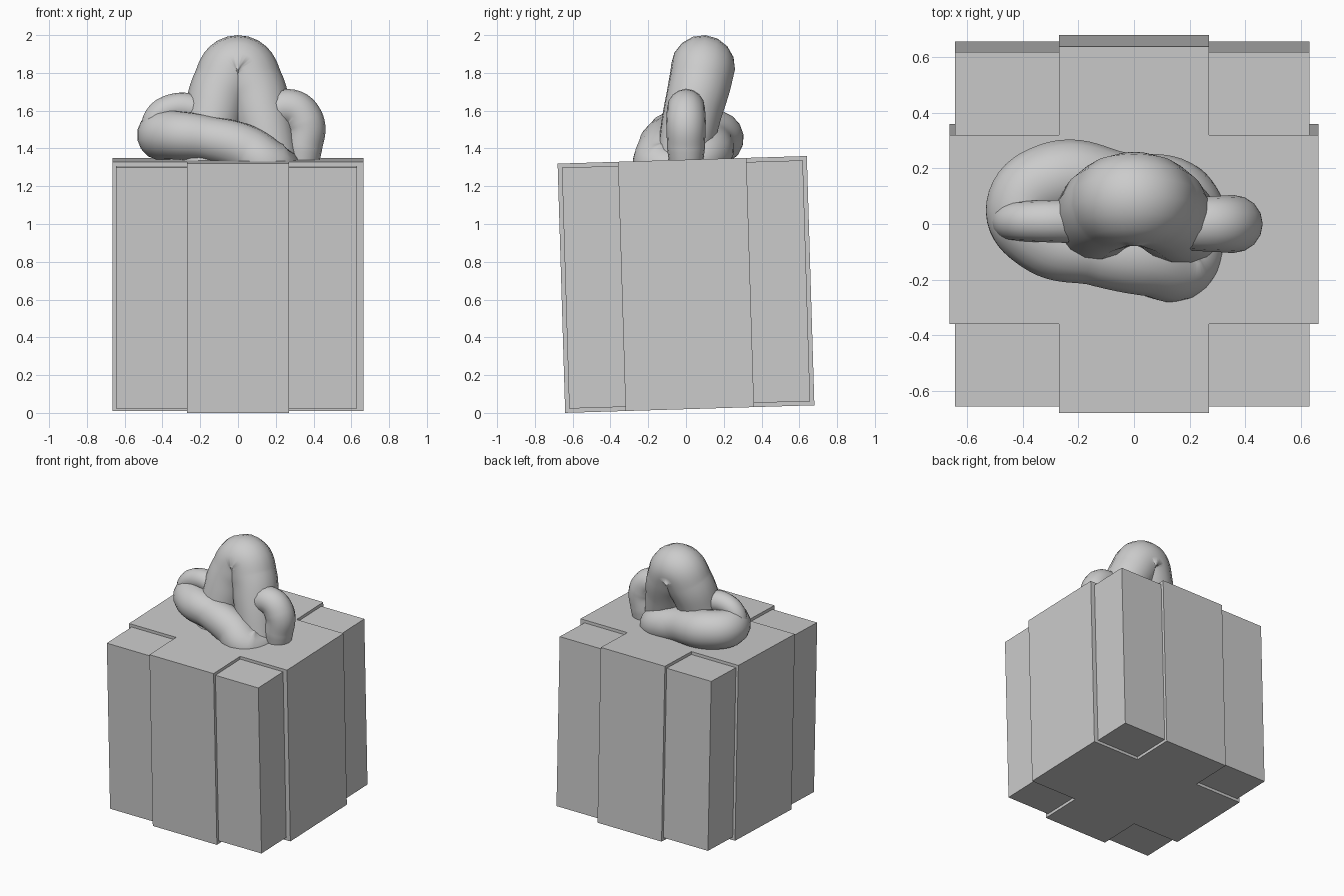
import bpy, bmesh, math
from mathutils import Matrix

cube = bpy.data.objects.get("Cube")
if cube:
    bpy.data.objects.remove(cube, do_unlink=True)

GREY = (0.6, 0.6, 0.6, 1)
grey = bpy.data.materials.new("light grey")
grey.use_nodes = True
grey.diffuse_color = GREY
grey.node_tree.nodes["Principled BSDF"].inputs["Base Color"].default_value = GREY

TILT = math.radians(1.74)
CENTRE = (0, 0, 0.68)


def prism(name, outline, height, x=0):
    """Extrude a plan outline and lean it with the rest of the parcel."""
    bm = bmesh.new()
    face = bm.faces.new([bm.verts.new((px, py, -height / 2)) for px, py in outline])
    top = bmesh.ops.extrude_face_region(bm, geom=[face])["geom"]
    bmesh.ops.translate(bm, vec=(0, 0, height),
                        verts=[v for v in top if isinstance(v, bmesh.types.BMVert)])
    bmesh.ops.recalc_face_normals(bm, faces=bm.faces)
    bm.transform(Matrix.Translation(CENTRE) @ Matrix.Rotation(TILT, 4, "X")
                 @ Matrix.Translation((x, 0, 0)))
    mesh = bpy.data.meshes.new(name)
    bm.to_mesh(mesh)
    bm.free()
    mesh.materials.append(grey)
    obj = bpy.data.objects.new(name, mesh)
    bpy.context.collection.objects.link(obj)
    return obj


def loop(name, points, closed=False):
    """Smooth round tube through (x, y, z, radius) points."""
    curve = bpy.data.curves.new(name, "CURVE")
    curve.dimensions = "3D"
    curve.bevel_depth = 1
    curve.bevel_resolution = 6
    curve.use_fill_caps = True
    curve.resolution_u = 10
    spline = curve.splines.new("BEZIER")
    spline.bezier_points.add(len(points) - 1)
    spline.use_cyclic_u = closed
    for bp, (x, y, z, r) in zip(spline.bezier_points, points):
        bp.co = (x, y, z)
        bp.radius = r
        bp.handle_left_type = bp.handle_right_type = "AUTO"
    curve.materials.append(grey)
    obj = bpy.data.objects.new(name, curve)
    bpy.context.collection.objects.link(obj)
    bpy.ops.object.select_all(action="DESELECT")
    obj.select_set(True)
    bpy.context.view_layer.objects.active = obj
    bpy.ops.object.convert(target="MESH")
    bpy.ops.object.shade_smooth()
    return bpy.context.object


# Parcel
h = 0.638
prism("box", [(-h, -h), (h, -h), (h, h), (-h, h)], 2 * h, x=-0.007)

# Two crossing wrap bands form a plus in plan
a, b, w, d = 0.27, 0.34, 0.665, 0.66
quarter = [(w, b), (a, b), (a, d)]
cross = []
for sx, sy in ((1, 1), (-1, 1), (-1, -1), (1, -1)):
    corner = [(sx * px, sy * py) for px, py in quarter]
    cross += corner if sx * sy > 0 else corner[::-1]
prism("ribbon_bands", cross, 2 * d)

# Bow
loop("bow_tall_loop", [
    (-0.17, -0.02, 1.30, 0.14), (-0.13, 0.03, 1.57, 0.155), (-0.08, 0.07, 1.73, 0.165),
    (0, 0.09, 1.83, 0.17), (0.08, 0.07, 1.73, 0.165), (0.13, 0.03, 1.57, 0.155),
    (0.19, -0.02, 1.30, 0.14)])
loop("bow_low_loop", [
    (0.17, -0.13, 1.30, 0.14), (0.05, -0.13, 1.39, 0.13), (-0.15, -0.10, 1.45, 0.12),
    (-0.33, -0.05, 1.47, 0.13), (-0.40, 0.06, 1.47, 0.135), (-0.28, 0.16, 1.46, 0.14),
    (-0.05, 0.13, 1.42, 0.13), (0.17, 0.10, 1.36, 0.12), (0.22, -0.02, 1.30, 0.11)],
    closed=True)
loop("bow_right_loop", [
    (-0.18, 0.01, 1.60, 0.08), (-0.34, 0.01, 1.615, 0.075),
    (-0.43, 0.01, 1.56, 0.07), (-0.45, 0.01, 1.44, 0.06)])
loop("bow_left_loop", [
    (0.12, 0, 1.56, 0.09), (0.28, 0, 1.613, 0.10), (0.352, 0, 1.54, 0.105),
    (0.345, 0, 1.40, 0.10), (0.33, 0, 1.26, 0.08)])
